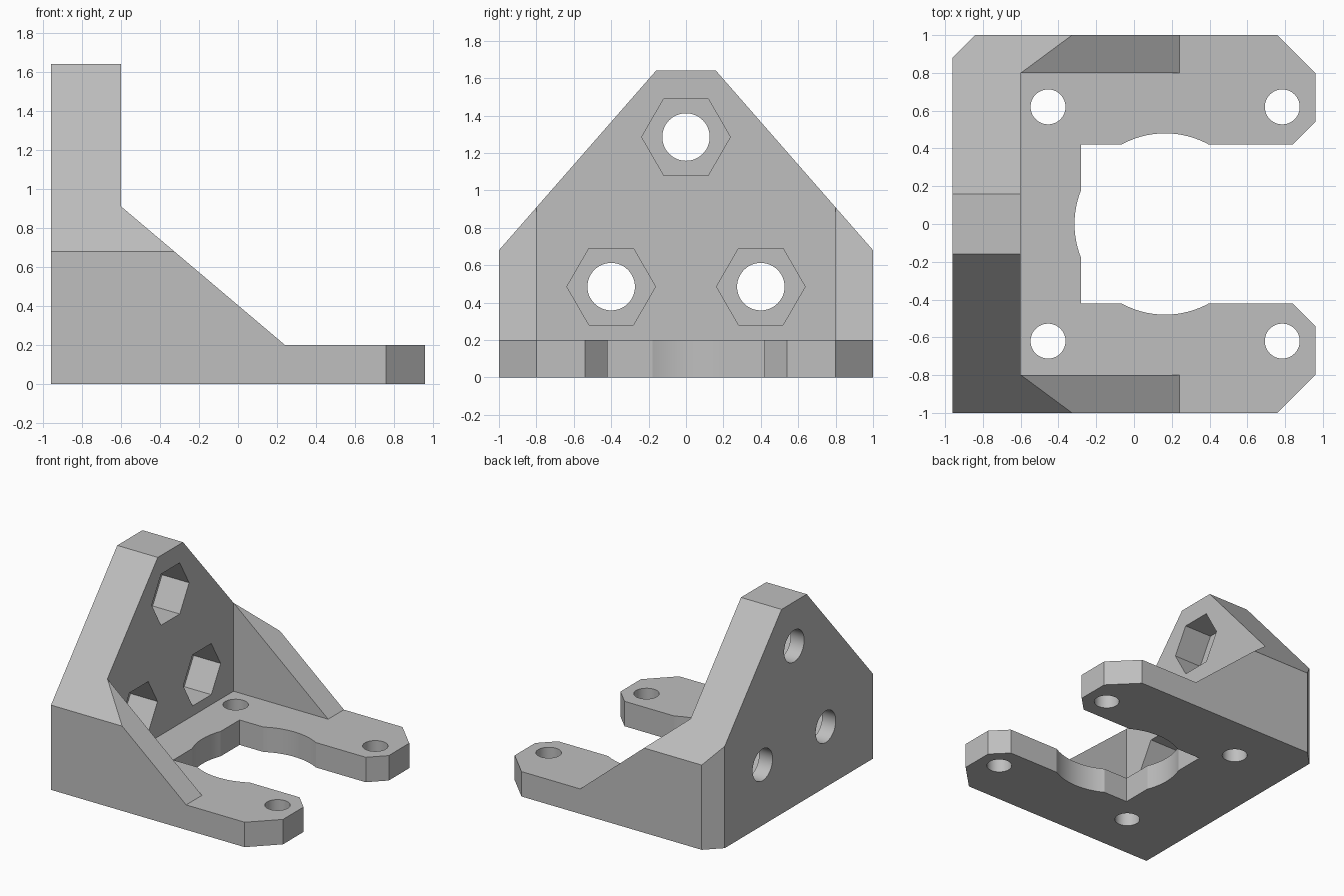
import bpy
import bmesh
from math import cos, sin, tau, radians
from mathutils import Vector

if "Cube" in bpy.data.objects:
    bpy.data.objects.remove(bpy.data.objects["Cube"], do_unlink=True)

grey = bpy.data.materials.new("plain grey")
grey.use_nodes = True
colour = (0.52, 0.52, 0.52, 1)
grey.diffuse_color = colour
grey.node_tree.nodes["Principled BSDF"].inputs["Base Color"].default_value = colour


def prism(name, points, axis, start, end):
    """Extrude a 2D outline along the x, y or z axis."""
    place = {"x": lambda a, b, t: (t, a, b),
             "y": lambda a, b, t: (a, t, b),
             "z": lambda a, b, t: (a, b, t)}[axis]
    bm = bmesh.new()
    face = bm.faces.new([bm.verts.new(place(a, b, start)) for a, b in points])
    ext = bmesh.ops.extrude_face_region(bm, geom=[face])
    shift = Vector(place(0, 0, end - start))
    bmesh.ops.translate(bm, vec=shift,
                        verts=[v for v in ext["geom"] if isinstance(v, bmesh.types.BMVert)])
    bmesh.ops.recalc_face_normals(bm, faces=bm.faces)
    mesh = bpy.data.meshes.new(name)
    bm.to_mesh(mesh)
    bm.free()
    mesh.materials.append(grey)
    obj = bpy.data.objects.new(name, mesh)
    bpy.context.collection.objects.link(obj)
    return obj


def circle(a, b, r, n):
    return [(a + r * cos(tau * i / n), b + r * sin(tau * i / n)) for i in range(n)]


def rect(a0, a1, b0, b1):
    return [(a0, b0), (a1, b0), (a1, b1), (a0, b1)]


def combine(target, tool, operation="DIFFERENCE"):
    tool.hide_render = True
    mod = target.modifiers.new(tool.name, "BOOLEAN")
    mod.operation = operation
    mod.solver = "EXACT"
    mod.object = tool
    bpy.context.view_layer.objects.active = target
    bpy.ops.object.modifier_apply(modifier=mod.name)
    bpy.data.objects.remove(tool, do_unlink=True)


# Side profile: upright wall, sloping ribs and base plate
bracket = prism("mounting_bracket",
                [(-1.2, 0), (1.2, 0), (1.2, 0.2), (0.24, 0.2),
                 (-0.6, 0.91), (-0.6, 1.8), (-1.2, 1.8)], "y", -1.2, 1.2)

# Gable shape of the wall, also trimming the rib tops
slope = (1.64 - 0.68) / 0.84
eave = 0.68 - 0.2 * slope
combine(bracket, prism("gable_trim",
                       [(-1.2, -0.2), (1.2, -0.2), (1.2, eave), (0.16, 1.64),
                        (-0.16, 1.64), (-1.2, eave)], "x", -1.4, 1.4), "INTERSECT")

# Plan outline with chamfered corners and open slot
arm = [(0.76, 1), (0.96, 0.8), (0.96, 0.54), (0.84, 0.42), (-0.28, 0.42)]
plan = [(-0.96, -1), (-0.96, 0.88), (-0.84, 1)] + arm
plan += [(x, -y) for x, y in reversed(arm)]
combine(bracket, prism("plan_trim", plan, "z", -0.3, 2), "INTERSECT")

# Space between the ribs, and round clearance in the slot
combine(bracket, prism("rib_gap", rect(-0.6, 1.3, -0.8, 0.8), "z", 0.2, 2))
combine(bracket, prism("round_clearance", circle(0.165, 0, 0.48, 96), "z", -0.1, 0.4))

# Screw holes in the base arms
for x in (-0.455, 0.785):
    for y in (-0.62, 0.62):
        combine(bracket, prism("base_hole", circle(x, y, 0.0925, 48), "z", -0.1, 0.4))

# Wall holes with hexagonal nut pockets on the inner side
for y, z in ((0, 1.285), (-0.4, 0.485), (0.4, 0.485)):
    combine(bracket, prism("wall_hole", circle(y, z, 0.127, 48), "x", -1.1, -0.5))
    combine(bracket, prism("nut_pocket", circle(y, z, 0.237, 6), "x", -0.84, -0.5))

bpy.ops.object.select_all(action="DESELECT")
bracket.select_set(True)
bpy.context.view_layer.objects.active = bracket
bpy.ops.object.shade_smooth_by_angle(angle=radians(18))
